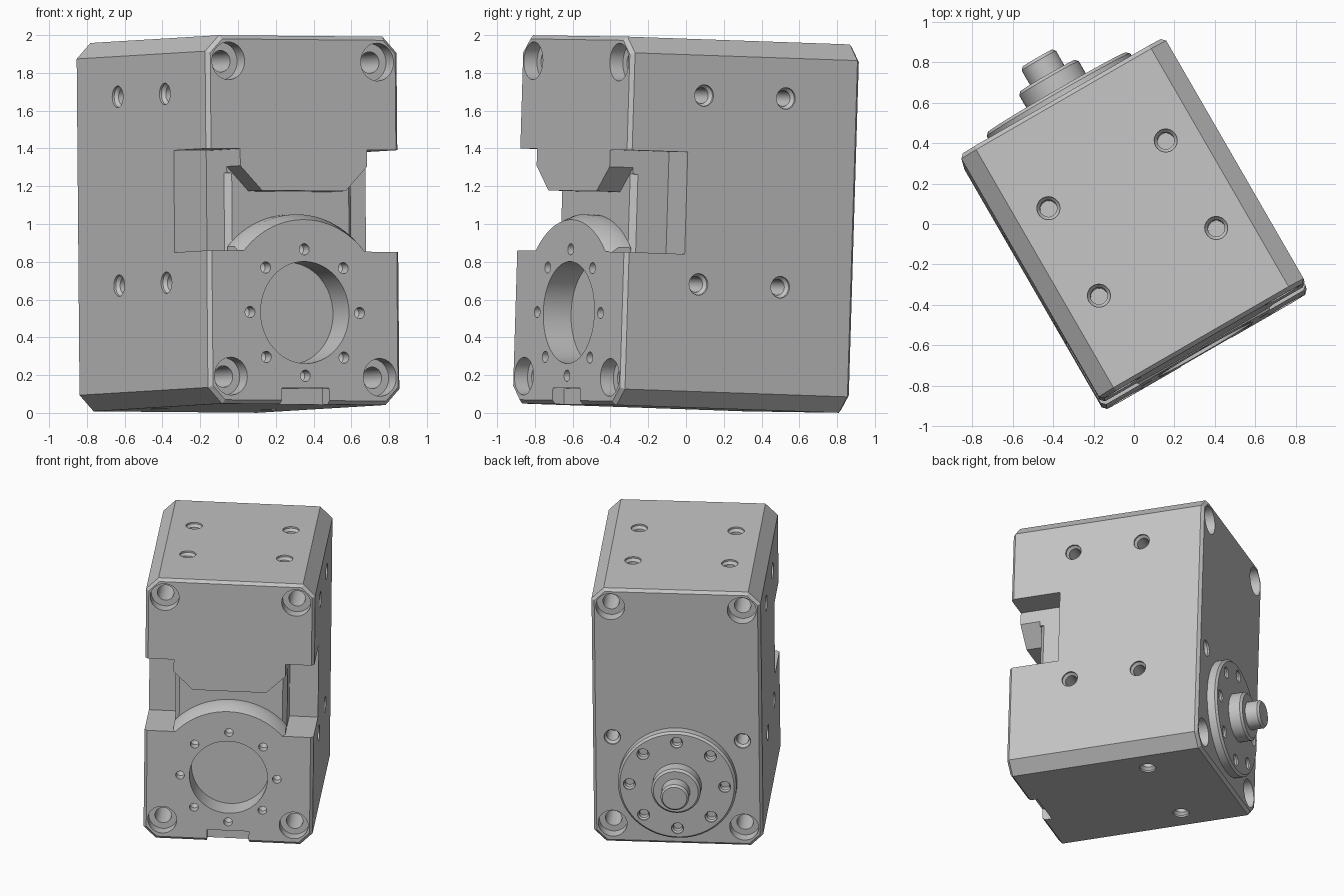
import bpy, bmesh
from math import sin, cos, pi, sqrt
from mathutils import Vector, Matrix

if "Cube" in bpy.data.objects:
    bpy.data.objects.remove(bpy.data.objects["Cube"], do_unlink=True)

HU, HV, HW = 0.585, 0.70, 0.9755      # half width, depth, height
CHAMFER, RIM = 0.085, 0.02
AXIS_W = -0.49                        # height of the output axis
LEDGE, NOTCH_TOP = -0.165, 0.375
COLUMN, COLUMN_FRONT, NOTCH_BACK = 0.387, -0.556, -0.34

# Pose of the whole actuator: turned about the vertical and slightly tipped
up = Vector((-0.0085, 0.03, 1)).normalized()
back = up.cross(Vector((cos(pi / 6), sin(pi / 6), 0))).normalized()
pose = Matrix((back.cross(up), back, up)).transposed().to_4x4()
pose.translation = (0, 0, 1)

metal = bpy.data.materials.new("grey metal")
metal.use_nodes = True
GREY = (0.55, 0.55, 0.55, 1)
metal.diffuse_color = GREY
metal.node_tree.nodes["Principled BSDF"].inputs["Base Color"].default_value = GREY


def finish(name, bm):
    bmesh.ops.recalc_face_normals(bm, faces=bm.faces[:])
    mesh = bpy.data.meshes.new(name)
    bm.to_mesh(mesh)
    bm.free()
    mesh.materials.append(metal)
    ob = bpy.data.objects.new(name, mesh)
    bpy.context.scene.collection.objects.link(ob)
    ob.matrix_world = pose
    return ob


def loft(bm, rings):
    """Skin closed rings of points and cap both ends."""
    loops = [[bm.verts.new(p) for p in ring] for ring in rings]
    n = len(loops[0])
    for a, b in zip(loops, loops[1:]):
        for i in range(n):
            j = (i + 1) % n
            bm.faces.new((a[i], a[j], b[j], b[i]))
    bm.faces.new(loops[0])
    bm.faces.new(loops[-1])


def lathe(bm, origin, direction, profile, sides=32):
    """Turn (radius, distance) pairs about an axis."""
    d = Vector(direction)
    a = d.orthogonal().normalized()
    b = d.cross(a)
    loft(bm, [[Vector(origin) + d * t + (a * cos(k) + b * sin(k)) * r
               for k in (2 * pi * i / sides for i in range(sides))]
              for r, t in profile])


def boolean(target, cutter, operation="DIFFERENCE"):
    cutter.hide_render = True
    mod = target.modifiers.new("cut", "BOOLEAN")
    mod.operation, mod.solver, mod.object = operation, "EXACT", cutter
    bpy.context.view_layer.objects.active = target
    bpy.ops.object.modifier_apply(modifier=mod.name)
    bpy.data.objects.remove(cutter, do_unlink=True)


def octagon(inset, v):
    u, w = HU - inset, HW - inset
    c = CHAMFER - inset * (2 - sqrt(2))
    return [(u, v, w - c), (u - c, v, w), (c - u, v, w), (-u, v, w - c),
            (-u, v, c - w), (c - u, v, -w), (u - c, v, -w), (u, v, c - w)]


# Housing with chamfered edges
bm = bmesh.new()
loft(bm, [octagon(RIM, -HV), octagon(0, RIM - HV), octagon(0, HV - RIM), octagon(RIM, HV)])
housing = finish("housing", bm)

# Front recess under the hanging tab, leaving a round collar standing
half = [(0.45, LEDGE), (0.45, 0.285), (COLUMN, 0.285), (0.255, 0.155)]
outline = half + [(-u, w) for u, w in reversed(half)]
bm = bmesh.new()
loft(bm, [[(u, v, w) for u, w in outline] for v in (-0.9, COLUMN_FRONT)])
recess = finish("recess_cutter", bm)
bm = bmesh.new()
lathe(bm, (0, -HV, AXIS_W), (0, 1, 0), [(0.492, -0.3), (0.492, 0), (0.522, 0.07), (0.522, 0.3)], 96)
boolean(recess, finish("collar_cutter", bm))
boolean(housing, recess)

# Side notches and the chamfered column edges
for s in (-1, 1):
    bm = bmesh.new()
    plan = [(COLUMN, -0.9), (0.8, -0.9), (0.8, NOTCH_BACK), (COLUMN, NOTCH_BACK)]
    loft(bm, [[(s * u, v, w) for u, v in plan] for w in (LEDGE, NOTCH_TOP)])
    boolean(housing, finish("notch_cutter", bm))
    bm = bmesh.new()
    plan = [(COLUMN - 0.03, COLUMN_FRONT), (COLUMN + 0.02, COLUMN_FRONT),
            (COLUMN + 0.02, COLUMN_FRONT + 0.03), (COLUMN, COLUMN_FRONT + 0.03)]
    loft(bm, [[(s * u, v, w) for u, v in plan] for w in (LEDGE, 0.25)])
    boolean(housing, finish("column_edge_cutter", bm))

# Slot at the foot of the front face
bm = bmesh.new()
loft(bm, [[(u, v, w) for u, w in ((-0.145, -1.1), (0.145, -1.1), (0.145, -0.89), (-0.145, -0.89))]
          for v in (-0.9, 0.07 - HV)])
boolean(housing, finish("slot_cutter", bm))

# All drilled holes, joined in one cutter
counterbore = [(0.1, -0.05), (0.1, 0.08), (0.057, 0.08), (0.057, 0.4)]
tapped = [(0.057, -0.05), (0.057, 0.012), (0.042, 0.03), (0.042, 0.18)]
pin = [(0.03, -0.05), (0.03, 0.06), (0.005, 0.075)]
ring = [(cos(i * pi / 4), sin(i * pi / 4)) for i in range(8)]

bm = bmesh.new()
for s in (-1, 1):
    for w in (0.84, -0.83):
        for end in (-1, 1):
            lathe(bm, (s * 0.455, end * HV, w), (0, -end, 0), counterbore)
    lathe(bm, (s * 0.45, HV, -0.165), (0, -1, 0), tapped)
    lathe(bm, (s * 0.335, 0.25, -HW), (0, 0, 1), tapped)
    for v in (-0.25, 0.25):
        lathe(bm, (s * 0.335, v, HW), (0, 0, -1), tapped)
        for w in (0.677, -0.323):
            lathe(bm, (s * HU, v, w), (-s, 0, 0), tapped)
for c, n in ring:
    lathe(bm, (0.335 * c, -HV, AXIS_W + 0.335 * n), (0, 1, 0), pin, 20)
lathe(bm, (0, -HV, AXIS_W), (0, 1, 0), [(0.27, -0.05), (0.27, 0.17)], 64)
boolean(housing, finish("hole_cutter", bm))

# Output flange with its bolt ring
bm = bmesh.new()
lathe(bm, (0, HV, AXIS_W), (0, 1, 0), [(0.41, -0.01), (0.41, 0.055), (0.395, 0.07)], 80)
flange = finish("output_flange", bm)
bm = bmesh.new()
for c, n in ring:
    lathe(bm, (0.33 * c, HV + 0.07, AXIS_W + 0.33 * n), (0, -1, 0),
          [(0.042, -0.05), (0.042, 0.01), (0.032, 0.02), (0.032, 0.06)], 24)
boolean(flange, finish("flange_hole_cutter", bm))

# Hub and shaft
bm = bmesh.new()
lathe(bm, (0, HV, AXIS_W), (0, 1, 0),
      [(0.17, 0.06), (0.17, 0.15), (0.155, 0.165), (0.098, 0.165), (0.098, 0.25), (0.085, 0.265)], 48)
shaft = finish("hub_and_shaft", bm)

# Smooth the round walls, keep edges sharp
for ob in (housing, flange, shaft):
    bpy.ops.object.select_all(action="DESELECT")
    ob.select_set(True)
    bpy.context.view_layer.objects.active = ob
    bpy.ops.object.shade_smooth_by_angle(angle=pi / 7)
